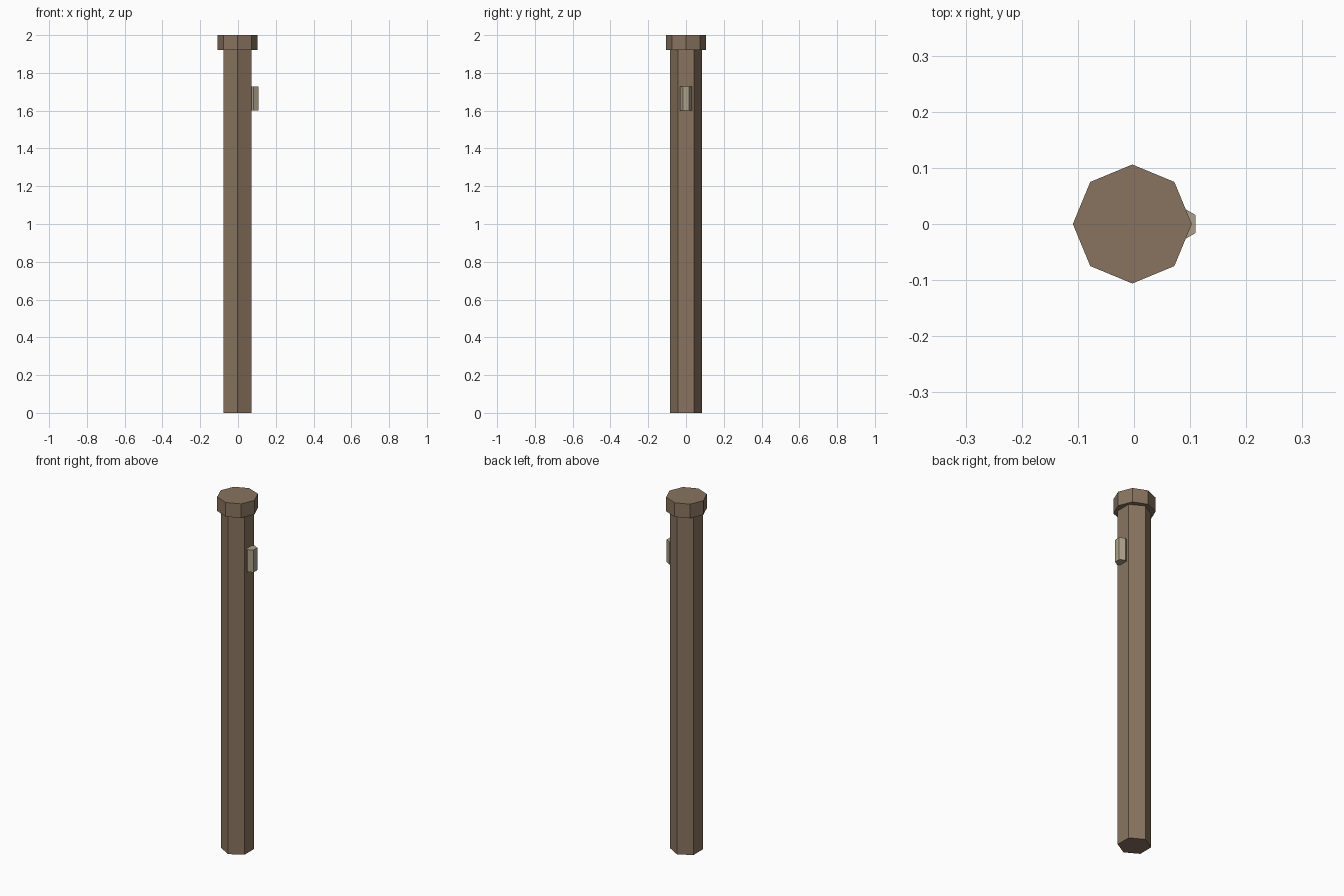
import bpy

if "Cube" in bpy.data.objects:
    bpy.data.objects.remove(bpy.data.objects["Cube"])


def material(name, rgb):
    mat = bpy.data.materials.new(name)
    mat.diffuse_color = (*rgb, 1.0)
    mat.use_nodes = True
    mat.node_tree.nodes["Principled BSDF"].inputs["Base Color"].default_value = mat.diffuse_color
    return mat


def prism(name, sides, radius, x, z0, z1, mat):
    """Upright flat-sided prism with a corner pointing to +y."""
    bpy.ops.mesh.primitive_cylinder_add(
        vertices=sides, radius=radius, depth=z1 - z0,
        location=(x, 0, (z0 + z1) / 2))
    obj = bpy.context.object
    obj.name = name
    obj.data.materials.append(mat)
    return obj


wood = material("dark_wood", (0.25, 0.175, 0.115))
pale = material("pale_wood", (0.41, 0.35, 0.25))

# Hexagonal post
prism("post", 6, 0.085, -0.003, 0.0, 1.92, wood)
# Octagonal cap on top
prism("cap", 8, 0.106, -0.003, 1.92, 2.0, wood)
# Small hexagonal block half sunk into the right face
prism("side_block", 6, 0.032, 0.082, 1.60, 1.727, pale)
